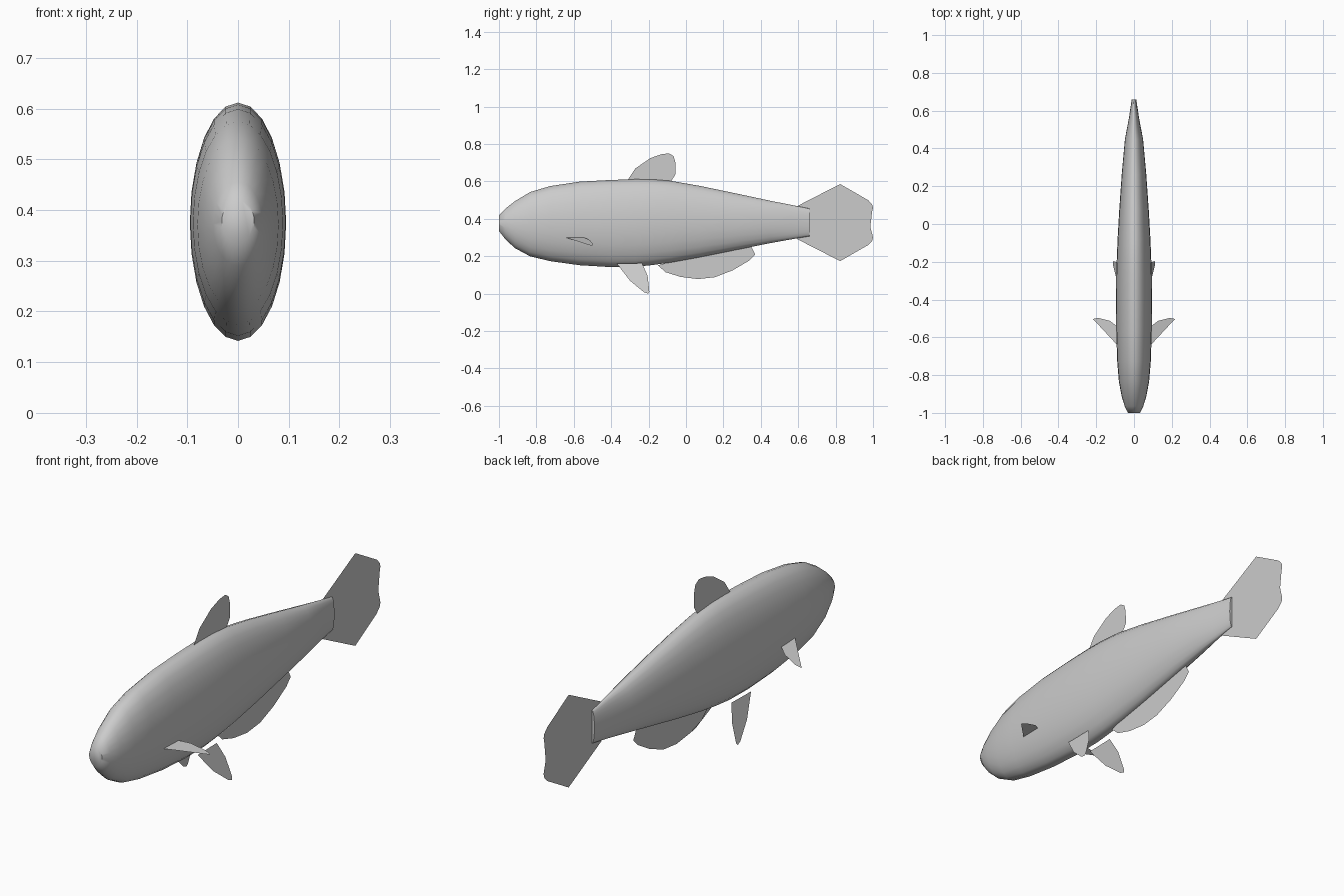
import bpy, bmesh, math

cube = bpy.data.objects.get("Cube")
if cube:
    bpy.data.objects.remove(cube)

GREY = (0.6, 0.6, 0.6, 1.0)
mat = bpy.data.materials.new("plain grey")
mat.use_nodes = True
mat.diffuse_color = GREY
mat.node_tree.nodes["Principled BSDF"].inputs["Base Color"].default_value = GREY


def finish(bm, name):
    mesh = bpy.data.meshes.new(name)
    bm.to_mesh(mesh)
    bm.free()
    mesh.materials.append(mat)
    obj = bpy.data.objects.new(name, mesh)
    bpy.context.collection.objects.link(obj)
    return obj


def fin(name, outline, place):
    """Flat sheet: each 2D outline point is put in space by place()."""
    bm = bmesh.new()
    face = bm.faces.new([bm.verts.new(place(*p)) for p in outline])
    bmesh.ops.triangulate(bm, faces=[face])
    return finish(bm, name)


# Body: elliptical rings lofted from nose to tail root
SIDES = 24
stations = [  # y, top z, bottom z, half width
    (-1.0, 0.42, 0.335, 0.032),
    (-0.965, 0.455, 0.29, 0.049),
    (-0.914, 0.495, 0.243, 0.065),
    (-0.834, 0.543, 0.200, 0.080),
    (-0.727, 0.575, 0.174, 0.089),
    (-0.567, 0.599, 0.152, 0.094),
    (-0.40, 0.608, 0.142, 0.095),
    (-0.27, 0.612, 0.144, 0.094),
    (-0.18, 0.611, 0.153, 0.091),
    (-0.08, 0.603, 0.167, 0.087),
    (0.075, 0.576, 0.195, 0.078),
    (0.262, 0.537, 0.233, 0.065),
    (0.449, 0.497, 0.270, 0.048),
    (0.56, 0.475, 0.29, 0.027),
    (0.66, 0.455, 0.307, 0.012),
]
bm = bmesh.new()
rings = []
for y, top, bottom, half in stations:
    mid, tall = (top + bottom) / 2, (top - bottom) / 2
    angles = [math.tau * i / SIDES for i in range(SIDES)]
    rings.append([bm.verts.new((half * math.sin(a), y, mid + tall * math.cos(a)))
                  for a in angles])
for a, b in zip(rings, rings[1:]):
    for i in range(SIDES):
        j = (i + 1) % SIDES
        bm.faces.new((a[i], a[j], b[j], b[i]))
bm.faces.new(rings[0])
bm.faces.new(rings[-1])
bmesh.ops.recalc_face_normals(bm, faces=bm.faces)
body = finish(bm, "body")
bpy.context.view_layer.objects.active = body
body.select_set(True)
bpy.ops.object.shade_smooth_by_angle(angle=math.radians(60))
body.select_set(False)


# Fins in the middle plane
def upright(y, z):
    return (0, y, z)


MID = 0.38
upper_lobe = [(0.594, 0.088), (0.824, 0.206), (0.974, 0.12), (0.995, 0.098),
              (1.0, 0.08), (0.995, 0.058), (0.97, 0.038), (0.925, 0.02)]
tail = [(y, MID + h) for y, h in upper_lobe] + [(0.907, MID)]
tail += [(y, MID - h) for y, h in reversed(upper_lobe)]
fin("tail_fin", tail, upright)

fin("dorsal_fin", [
    (-0.31, 0.61), (-0.27, 0.67), (-0.19, 0.725), (-0.13, 0.746), (-0.09, 0.75),
    (-0.066, 0.735), (-0.056, 0.70), (-0.055, 0.64), (-0.08, 0.60), (-0.2, 0.59),
], upright)

fin("anal_fin", [
    (-0.15, 0.152), (-0.11, 0.115), (-0.03, 0.09), (0.065, 0.078), (0.155, 0.088),
    (0.25, 0.125), (0.34, 0.178), (0.37, 0.21), (0.345, 0.235), (0.345, 0.26),
    (0.1, 0.22),
], upright)

# Paired fins, splayed outwards
pectoral = [(0.08, -0.65), (0.217, -0.503), (0.19, -0.497), (0.127, -0.513),
            (0.08, -0.55)]
pelvic = [(-0.37, 0.161), (-0.235, 0.163), (-0.205, 0.095), (-0.196, 0.01),
          (-0.203, 0.0), (-0.225, 0.008), (-0.30, 0.07)]
for side, s in (("left", 1), ("right", -1)):
    fin(side + "_pectoral_fin", pectoral,
        lambda x, y: (s * x, y, 0.299 - (x - 0.09) * 0.345))
    fin(side + "_pelvic_fin", pelvic,
        lambda y, z: (s * (0.06 + (0.163 - z) * 0.32), y, z))
